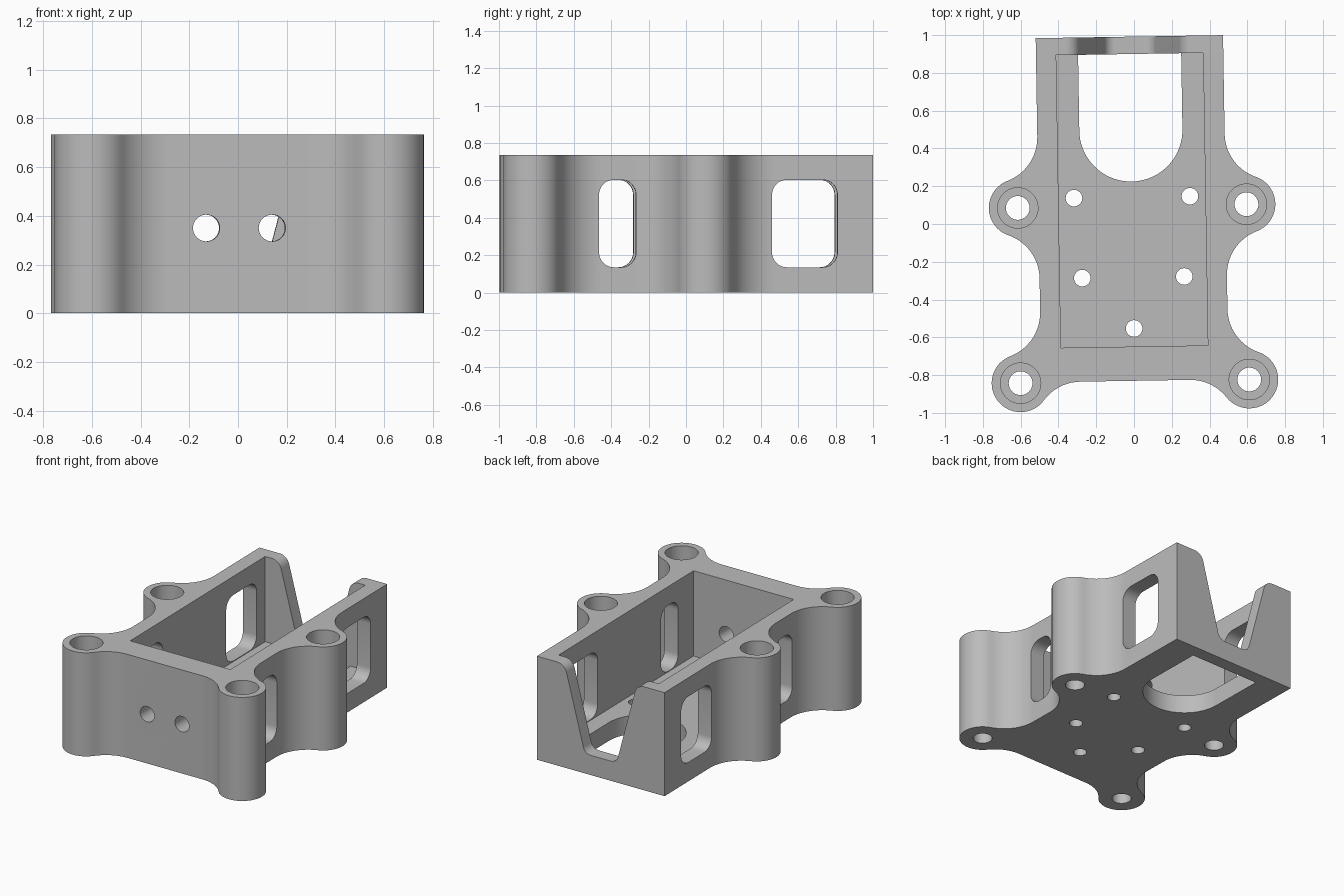
import bpy, bmesh, math
from mathutils import Vector, Matrix

if "Cube" in bpy.data.objects:
    bpy.data.objects.remove(bpy.data.objects["Cube"])

H, FLOOR = 0.735, 0.13            # body height, floor thickness
BX, BY, BR = 0.6055, (0.095, -0.833), 0.153   # screw post centres and radius
SIDE, BACK, FRONT = 0.496, 0.992, -0.83
FILLET = 0.2455


def arc(cx, cy, r, a0, a1, n):
    """Points on an arc, angles in radians."""
    return [(cx + r * math.cos(a0 + (a1 - a0) * i / n),
             cy + r * math.sin(a0 + (a1 - a0) * i / n)) for i in range(n + 1)]


def rounded(corners, radii, n=8):
    """Polygon with a tangent arc at every corner."""
    out = []
    for i, c in enumerate(corners):
        p, r = Vector(c), radii[i]
        if r == 0:
            out.append(c)
            continue
        u = (Vector(corners[i - 1]) - p).normalized()
        v = (Vector(corners[(i + 1) % len(corners)]) - p).normalized()
        half = u.angle(v) / 2
        mid = p + (u + v).normalized() * (r / math.sin(half))
        a = p + u * (r / math.tan(half)) - mid
        b = p + v * (r / math.tan(half)) - mid
        a0 = math.atan2(a.y, a.x)
        turn = (math.atan2(b.y, b.x) - a0 + math.pi) % (2 * math.pi) - math.pi
        out += arc(mid.x, mid.y, r, a0, a0 + turn, n)
    return out


def prism(name, pts, lo, hi, axis='Z'):
    """Extrude a profile along Z (x,y), X (y,z) or Y (x,z)."""
    place = {'Z': lambda a, b, c: (a, b, c), 'X': lambda a, b, c: (c, a, b),
             'Y': lambda a, b, c: (a, c, b)}[axis]
    bm = bmesh.new()
    base = bm.faces.new([bm.verts.new(place(a, b, lo)) for a, b in pts])
    ext = bmesh.ops.extrude_face_region(bm, geom=[base])
    bmesh.ops.translate(bm, verts=[v for v in ext['geom'] if isinstance(v, bmesh.types.BMVert)],
                        vec=Vector(place(0, 0, hi - lo)))
    bmesh.ops.recalc_face_normals(bm, faces=bm.faces)
    mesh = bpy.data.meshes.new(name)
    bm.to_mesh(mesh)
    bm.free()
    ob = bpy.data.objects.new(name, mesh)
    bpy.context.collection.objects.link(ob)
    return ob


# Right half of the outline, from the back corner round to the front edge
def half_outline():
    pts = [(SIDE, BACK)]
    dy = math.sqrt((FILLET + BR) ** 2 - (SIDE + FILLET - BX) ** 2)
    dx = math.sqrt((FILLET + BR) ** 2 - (FRONT - FILLET - BY[1]) ** 2)
    t = math.atan2(dy, SIDE + FILLET - BX)             # post tangent angle
    f = math.atan2(FRONT - FILLET - BY[1], -dx)        # front tangent angle
    cx = SIDE + FILLET
    pts += arc(cx, BY[0] + dy, FILLET, math.pi, math.pi + t, 14)
    pts += arc(BX, BY[0], BR, t, -t, 28)[1:]
    pts += arc(cx, BY[0] - dy, FILLET, math.pi - t, math.pi, 14)[1:]
    pts += arc(cx, BY[1] + dy, FILLET, math.pi, math.pi + t, 14)
    pts += arc(BX, BY[1], BR, t, f, 32)[1:]
    pts += arc(BX - dx, FRONT - FILLET, FILLET, f + math.pi, math.pi / 2, 12)[1:]
    return pts


right = half_outline()
body = prism("bracket_body", right + [(-x, y) for x, y in reversed(right)], 0, H)


def cut(tool):
    mod = body.modifiers.new("cut", 'BOOLEAN')
    mod.operation, mod.solver, mod.object = 'DIFFERENCE', 'EXACT', tool
    bpy.context.view_layer.objects.active = body
    bpy.ops.object.modifier_apply(modifier=mod.name)
    bpy.data.objects.remove(tool, do_unlink=True)


def circle(x, y, r, n=40):
    return arc(x, y, r, 0, 2 * math.pi, n)[:-1]


# Open tray cavity
cut(prism("cavity", [(-0.389, -0.649), (0.389, -0.649), (0.389, 0.9), (-0.389, 0.9)], FLOOR, 1))
# U-shaped opening in the floor
cut(prism("floor_opening", [(0.273, 0.9), (-0.273, 0.9)]
          + arc(0, 0.498, 0.273, math.pi, 2 * math.pi, 36), -0.1, 0.3))
# Tapered notch in the back wall
cut(prism("back_notch", rounded([(-0.123, 0.14), (0.123, 0.14), (0.28, H), (0.5, H),
                                 (0.5, 1), (-0.5, 1), (-0.5, H), (-0.28, H)],
                                [0.06, 0.06, 0.075, 0, 0, 0, 0, 0.075]), 0.8, 1.2, 'Y'))
# Side windows through both walls
for y0, y1 in ((-0.473, -0.275), (0.452, 0.802)):
    cut(prism("window", rounded([(y0, 0.135), (y1, 0.135), (y1, 0.603), (y0, 0.603)],
                                [0.08] * 4), -1, 1, 'X'))
for s in (-1, 1):
    # Counterbored screw posts
    for y in BY:
        cut(prism("counterbore", circle(s * BX, y, 0.107), FLOOR, 1))
        cut(prism("screw_hole", circle(s * BX, y, 0.063), -0.1, 0.3))
    # Floor mounting holes
    for x, y in ((0.307, 0.142), (0.27, -0.282)):
        cut(prism("floor_hole", circle(s * x, y, 0.044, 28), -0.1, 0.3))
    # Cable holes in the front wall
    cut(prism("cable_hole", circle(s * 0.135, 0.35, 0.055, 32), -1.1, -0.5, 'Y'))
cut(prism("floor_hole", circle(0, -0.553, 0.044, 28), -0.1, 0.3))

# Plain grey finish, slight turn about the vertical
grey = bpy.data.materials.new("plain grey")
grey.diffuse_color = (0.5, 0.5, 0.5, 1)
grey.use_nodes = True
grey.node_tree.nodes["Principled BSDF"].inputs["Base Color"].default_value = grey.diffuse_color
body.data.materials.clear()
body.data.materials.append(grey)
for p in body.data.polygons:
    p.material_index = 0
body.data.transform(Matrix.Translation((-0.0085, 0, 0)))
body.data.transform(Matrix.Rotation(math.radians(0.93), 4, 'Z'))
body.select_set(True)
bpy.context.view_layer.objects.active = body
bpy.ops.object.shade_smooth_by_angle(angle=math.radians(30))
